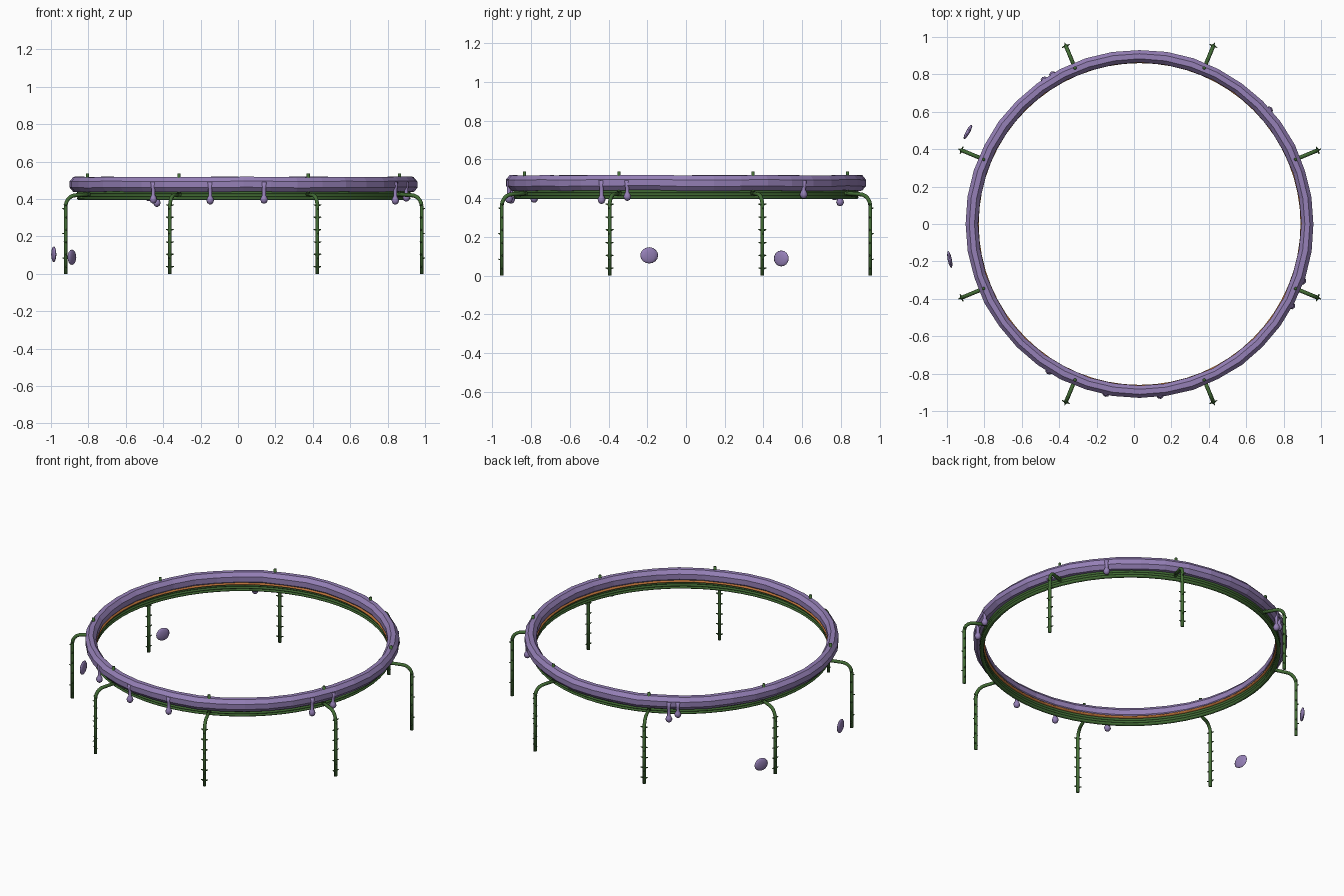
import bpy, bmesh, math, random
from mathutils import Vector, Matrix

if "Cube" in bpy.data.objects:
    bpy.data.objects.remove(bpy.data.objects["Cube"], do_unlink=True)
random.seed(4)
CX = 0.03  # ring centre, offset by the loose drops


def material(name, rgb):
    m = bpy.data.materials.new(name)
    m.use_nodes = True
    m.diffuse_color = (*rgb, 1)
    m.node_tree.nodes["Principled BSDF"].inputs["Base Color"].default_value = (*rgb, 1)
    return m


PURPLE = material("lilac", (0.30, 0.215, 0.47))
GREEN = material("vine green", (0.055, 0.15, 0.035))
ORANGE = material("orange", (0.50, 0.17, 0.04))


def finish(name, bm, mat, smooth=False):
    bmesh.ops.recalc_face_normals(bm, faces=bm.faces)
    mesh = bpy.data.meshes.new(name)
    bm.to_mesh(mesh)
    bm.free()
    mesh.materials.append(mat)
    ob = bpy.data.objects.new(name, mesh)
    bpy.context.collection.objects.link(ob)
    for p in mesh.polygons:
        p.use_smooth = smooth
    return ob


def torus(name, radius, z, rw, rh, sides, segs, mat, wobble=0.0, smooth=False):
    """Horizontal ring with an elliptical section."""
    bm = bmesh.new()
    rows = []
    for i in range(segs):
        a = math.tau * i / segs
        k, dz = 1 + random.uniform(-wobble, wobble), random.uniform(-wobble, wobble) * rh
        row = []
        for j in range(sides):
            t = math.tau * (j + 0.5) / sides
            r = radius + rw * k * math.cos(t)
            row.append(bm.verts.new((CX + r * math.cos(a), r * math.sin(a),
                                     z + dz + rh * math.sin(t))))
        rows.append(row)
    for i in range(segs):
        p, q = rows[i], rows[(i + 1) % segs]
        for j in range(sides):
            n = (j + 1) % sides
            bm.faces.new((p[j], q[j], q[n], p[n]))
    return finish(name, bm, mat, smooth)


def sweep(bm, path, radii, sides=8):
    """Capped tube along a path of points."""
    path = [Vector(p) for p in path]
    rows = []
    for i, p in enumerate(path):
        d = path[min(i + 1, len(path) - 1)] - path[max(i - 1, 0)]
        rot = Vector((0, 0, 1)).rotation_difference(d.normalized())
        rows.append([bm.verts.new(p + rot @ Vector((radii[i] * math.cos(math.tau * j / sides),
                                                    radii[i] * math.sin(math.tau * j / sides), 0)))
                     for j in range(sides)])
    for p, q in zip(rows, rows[1:]):
        for j in range(sides):
            n = (j + 1) % sides
            bm.faces.new((p[j], p[n], q[n], q[j]))
    bm.faces.new(rows[0])
    bm.faces.new(rows[-1])


def place(angle):
    return Matrix.Translation((CX, 0, 0)) @ Matrix.Rotation(angle, 4, 'Z')


# Main ring, trim line and the bundle of vines beneath
torus("main_ring", 0.897, 0.478, 0.036, 0.043, 8, 40, PURPLE, wobble=0.06)
torus("orange_trim", 0.874, 0.447, 0.016, 0.008, 6, 64, ORANGE, smooth=True)
for i, z in enumerate((0.404, 0.419, 0.434)):
    torus(f"vine_hoop_{i + 1}", 0.88, z, 0.012, 0.0095, 8, 64, GREEN, smooth=True)

# Thorny legs: vertical stem, bend in to the ring, peg through the top
for k in range(8):
    bm = bmesh.new()
    bend = [(1.03 - 0.06 * (1 - math.cos(t)), 0, 0.36 + 0.06 * math.sin(t))
            for t in (i * math.pi / 10 for i in range(6))]
    path = [(1.03, 0, 0), (1.03, 0, 0.2)] + bend + [(0.89, 0, 0.425)]
    sweep(bm, path, [0.0105] * len(path))
    sweep(bm, [(0.903, 0, 0.415), (0.903, 0, 0.536)], [0.009] * 2)
    for i in range(6):
        z = 0.035 + 0.066 * i
        for s in (-1, 1):
            sweep(bm, [(1.03, 0, z), (1.03, s * 0.022, z + 0.004)], [0.008, 0.002], 5)
        if i % 2:
            sweep(bm, [(1.03, 0, z - 0.02), (1.049, 0, z - 0.016)], [0.006, 0.002], 5)
    bm.transform(place(math.pi / 8 + k * math.pi / 4))
    finish(f"thorny_leg_{k + 1}", bm, GREEN, True)

# Hanging drips: x, y direction on the ring and height of the bulb
drips = [(-0.45, -0.78, 0.397), (-0.15, -0.91, 0.392), (0.14, -0.92, 0.396),
         (0.83, -0.43, 0.391), (0.89, -0.30, 0.407), (0.73, 0.615, 0.418),
         (-0.43, 0.79, 0.379), (-0.48, 0.77, 0.41)]
for k, (x, y, z) in enumerate(drips):
    bm = bmesh.new()
    heights = (-0.021, -0.015, 0, 0.014, 0.024)
    path = [(0.921, 0, z + h) for h in heights] + [(0.921, 0, 0.455), (0.918, 0, 0.49)]
    sweep(bm, path, [0.005, 0.015, 0.021, 0.016, 0.010, 0.011, 0.017])
    bm.transform(place(math.atan2(y, x - CX)))
    finish(f"drip_{k + 1}", bm, PURPLE, True)

# Loose flattened drops outside the ring
for k, (x, y, z, w, h) in enumerate([(-0.888, 0.492, 0.088, 0.044, 0.041),
                                     (-0.985, -0.19, 0.104, 0.047, 0.042)]):
    bm = bmesh.new()
    bmesh.ops.create_uvsphere(bm, u_segments=12, v_segments=8, radius=1)
    bm.transform(Matrix.Translation((x, y, z)) @ Matrix.Rotation(math.atan2(y, x), 4, 'Z')
                 @ Matrix.Diagonal((0.011, w, h, 1)))
    finish(f"loose_drop_{k + 1}", bm, PURPLE, True)
